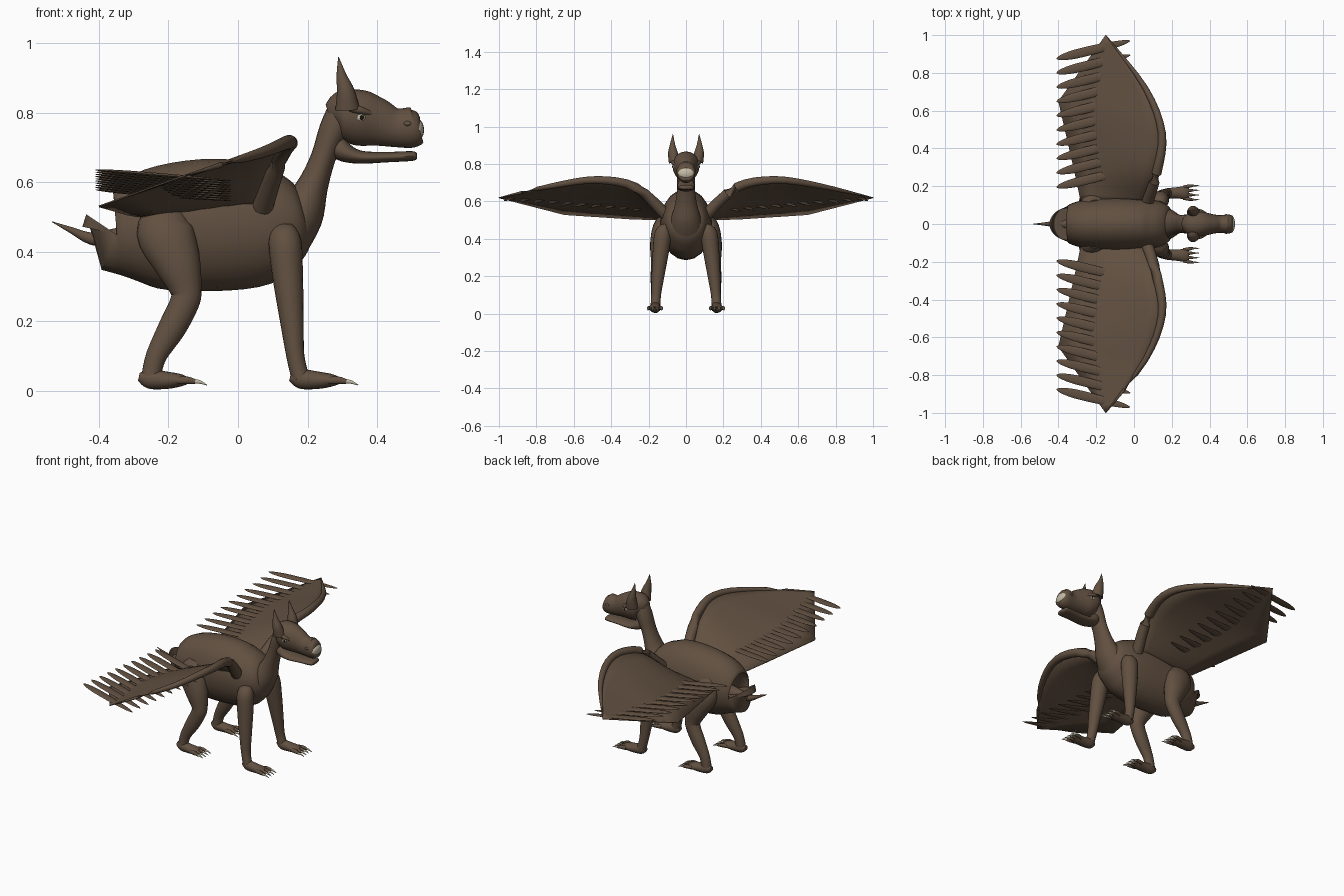
import bpy, bmesh, math
from mathutils import Vector

cube = bpy.data.objects.get("Cube")
if cube:
    bpy.data.objects.remove(cube, do_unlink=True)


def material(name, rgb):
    m = bpy.data.materials.new(name)
    m.use_nodes = True
    m.diffuse_color = (*rgb, 1)
    m.node_tree.nodes["Principled BSDF"].inputs["Base Color"].default_value = (*rgb, 1)
    return m


BROWN = material("hide brown", (0.12, 0.08, 0.052))
BONE = material("bone white", (0.55, 0.5, 0.38))
DARK = material("pupil black", (0.01, 0.008, 0.006))


def finish(name, bm, mat, angle=50):
    bmesh.ops.recalc_face_normals(bm, faces=bm.faces)
    me = bpy.data.meshes.new(name)
    bm.to_mesh(me)
    bm.free()
    me.materials.append(mat)
    ob = bpy.data.objects.new(name, me)
    bpy.context.collection.objects.link(ob)
    bpy.ops.object.select_all(action="DESELECT")
    bpy.context.view_layer.objects.active = ob
    ob.select_set(True)
    bpy.ops.object.shade_smooth_by_angle(angle=math.radians(angle))
    return ob


def smooth_path(rows, steps):
    """Catmull-Rom interpolation through rows of numbers."""
    out = []
    for i in range(len(rows) - 1):
        p0, p1 = rows[max(i - 1, 0)], rows[i]
        p2, p3 = rows[i + 1], rows[min(i + 2, len(rows) - 1)]
        for k in range(steps):
            t = k / steps
            out.append([b + 0.5 * t * (c - a + t * (2 * a - 5 * b + 4 * c - d
                        + t * (3 * (b - c) + d - a)))
                        for a, b, c, d in zip(p0, p1, p2, p3)])
    return out + [list(rows[-1])]


def loft(name, rows, side=1, mat=BROWN, sides=20, steps=4):
    """Tube through (x, y, z, half width, half height) stations."""
    pts = smooth_path(rows, steps)
    cen = [Vector((p[0], p[1] * side, p[2])) for p in pts]
    bm, rings = bmesh.new(), []
    for i, p in enumerate(pts):
        tan = (cen[min(i + 1, len(cen) - 1)] - cen[max(i - 1, 0)]).normalized()
        ref = Vector((0, 1, 0)) if abs(tan.y) < 0.8 else Vector((1, 0, 0))
        across = (ref - tan * ref.dot(tan)).normalized()
        up = tan.cross(across)
        w, h = max(p[3], 0.001), max(p[4], 0.001)
        rings.append([bm.verts.new(cen[i] + across * w * math.cos(a) + up * h * math.sin(a))
                      for a in (2 * math.pi * k / sides for k in range(sides))])
    for r, q in zip(rings, rings[1:]):
        for k in range(sides):
            n = (k + 1) % sides
            bm.faces.new((r[k], r[n], q[n], q[k]))
    bm.faces.new(rings[0])
    bm.faces.new(rings[-1])
    return finish(name, bm, mat)


def ball(name, loc, size, mat):
    bm = bmesh.new()
    bmesh.ops.create_uvsphere(bm, u_segments=20, v_segments=12, radius=1)
    for v in bm.verts:
        v.co = Vector(c * s + l for c, s, l in zip(v.co, size, loc))
    return finish(name, bm, mat)


# Body, neck, tail
loft("body", [(-.35, 0, .45, .085, .10), (-.34, 0, .45, .105, .125), (-.25, 0, .465, .13, .172),
              (-.1, 0, .476, .14, .19), (.05, 0, .478, .135, .18), (.13, 0, .49, .12, .145),
              (.18, 0, .50, .095, .10), (.2, 0, .505, .05, .05)])
loft("neck", [(.13, 0, .44, .1, .08), (.18, 0, .51, .08, .068), (.215, 0, .59, .058, .045),
              (.245, 0, .67, .048, .036), (.275, 0, .75, .05, .042), (.31, 0, .81, .05, .05)])
loft("tail", [(-.3, 0, .44, .04, .04), (-.35, 0, .44, .028, .028), (-.42, 0, .437, .017, .018),
              (-.48, 0, .462, .008, .009), (-.535, 0, .486, .001, .001)])

# Head
loft("head", [(.262, 0, .79, .03, .035), (.3, 0, .798, .068, .068), (.35, 0, .785, .07, .08),
              (.4, 0, .772, .056, .07), (.45, 0, .757, .047, .056), (.5, 0, .757, .05, .058),
              (.52, 0, .762, .042, .045), (.526, 0, .763, .02, .02)])
loft("lower_jaw", [(.275, 0, .72, .03, .035), (.3, 0, .69, .045, .03), (.35, 0, .672, .046, .019),
                   (.43, 0, .672, .042, .015), (.5, 0, .675, .044, .014), (.515, 0, .675, .03, .008)])
ball("nose", (.515, 0, .75), (.02, .045, .032), BONE)

FEATHERS = 10
for s, tag in ((1, "left"), (-1, "right")):
    # Ears, eyes, nostrils
    loft(tag + "_ear", [(.315, .062, .81, .03, .035), (.31, .07, .86, .026, .026),
                        (.298, .072, .905, .014, .015), (.289, .07, .96, .001, .001)], s)
    loft(tag + "_brow", [(.31, .058, .815, .012, .012), (.345, .064, .808, .016, .012),
                         (.39, .05, .795, .006, .006)], s)
    ball(tag + "_eye", (.352, .064 * s, .786), (.015, .008, .011), BONE)
    ball(tag + "_pupil", (.356, .07 * s, .786), (.006, .004, .007), DARK)
    ball(tag + "_nostril", (.488, .044 * s, .768), (.012, .008, .008), BROWN)

    # Legs
    loft(tag + "_front_leg", [(.13, .105, .47, .02, .03), (.135, .122, .43, .045, .047),
                              (.143, .135, .33, .043, .044), (.155, .15, .2, .034, .034),
                              (.165, .16, .1, .026, .026), (.18, .164, .035, .026, .026)], s)
    loft(tag + "_hind_leg", [(-.2, .1, .53, .03, .05), (-.21, .125, .46, .052, .082),
                             (-.175, .14, .37, .052, .068), (-.15, .148, .29, .04, .046),
                             (-.155, .152, .25, .036, .042), (-.19, .156, .18, .033, .04),
                             (-.235, .16, .1, .026, .03), (-.25, .162, .04, .026, .028)], s)

    # Feet with toes and claws
    for part, x0 in (("front", .15), ("hind", -.285)):
        loft(f"{tag}_{part}_foot", [(x0, .163, .04, .012, .012), (x0 + .03, .163, .034, .026, .028),
                                    (x0 + .08, .165, .03, .03, .025), (x0 + .12, .166, .03, .034, .018),
                                    (x0 + .14, .166, .028, .026, .01)], s)
        for k in range(4):
            f = (k - 1.5) * .019
            x, y = x0 + .11, .166 + f
            loft(f"{tag}_{part}_toe_{k}", [(x, y, .029, .009, .011), (x + .03, y + f * .2, .03, .009, .011),
                                           (x + .052, y + f * .3, .026, .006, .007)], s, sides=10)
            loft(f"{tag}_{part}_claw_{k}", [(x + .045, y + f * .3, .027, .006, .007),
                                            (x + .065, y + f * .3, .025, .004, .005),
                                            (x + .086, y + f * .3, .016, .001, .001)], s, BONE, 8)

    # Wing arm along the leading edge
    lead = [(.07, .11, .53), (.12, .27, .675), (.148, .48, .715), (.06, .72, .682), (-.15, 1, .62)]
    trail = [(-.28, .11, .5), (-.32, .3, .507), (-.4, .65, .53), (-.275, .825, .575), (-.15, 1, .62)]
    radius = (.032, .026, .021, .015, .002)
    loft(tag + "_wing_arm", [(*p, r, r) for p, r in zip(lead, radius)], s, sides=14)

    # Wing membrane, a thin sheet between leading and trailing edges
    bm, cols = bmesh.new(), []
    for a, b in zip(smooth_path(lead, 4)[:-1], [
            Vector(trail[i]).lerp(Vector(trail[i + 1]), k / 4) for i in range(4) for k in range(4)]):
        a, b = Vector(a), Vector(b)
        cols.append([bm.verts.new((p.x, p.y * s, p.z)) for p in (a.lerp(b, k / 6) for k in range(7))])
    for c, d in zip(cols, cols[1:]):
        for k in range(6):
            bm.faces.new((c[k], c[k + 1], d[k + 1], d[k]))
    tip = bm.verts.new((-.15, s, .62))
    for k in range(6):
        bm.faces.new((cols[-1][k], cols[-1][k + 1], tip))
    wing = finish(tag + "_wing_membrane", bm, BROWN)
    thick = wing.modifiers.new("thickness", "SOLIDIFY")
    thick.thickness, thick.offset = .005, 0

    # Feathers slanting up through the membrane
    for i in range(FEATHERS):
        t = i / (FEATHERS - 1)
        y, z = .195 + .68 * t, .578 + .057 * t
        row = []
        for u, w in ((0, .002), (.06, .014), (.25, .024), (.6, .023), (.9, .013), (1, .002)):
            row.append((-.41 + .39 * u, y + .095 * u, z - .031 * u, w, w * .25))
        loft(f"{tag}_feather_{i}", row, s, sides=10, steps=3)
